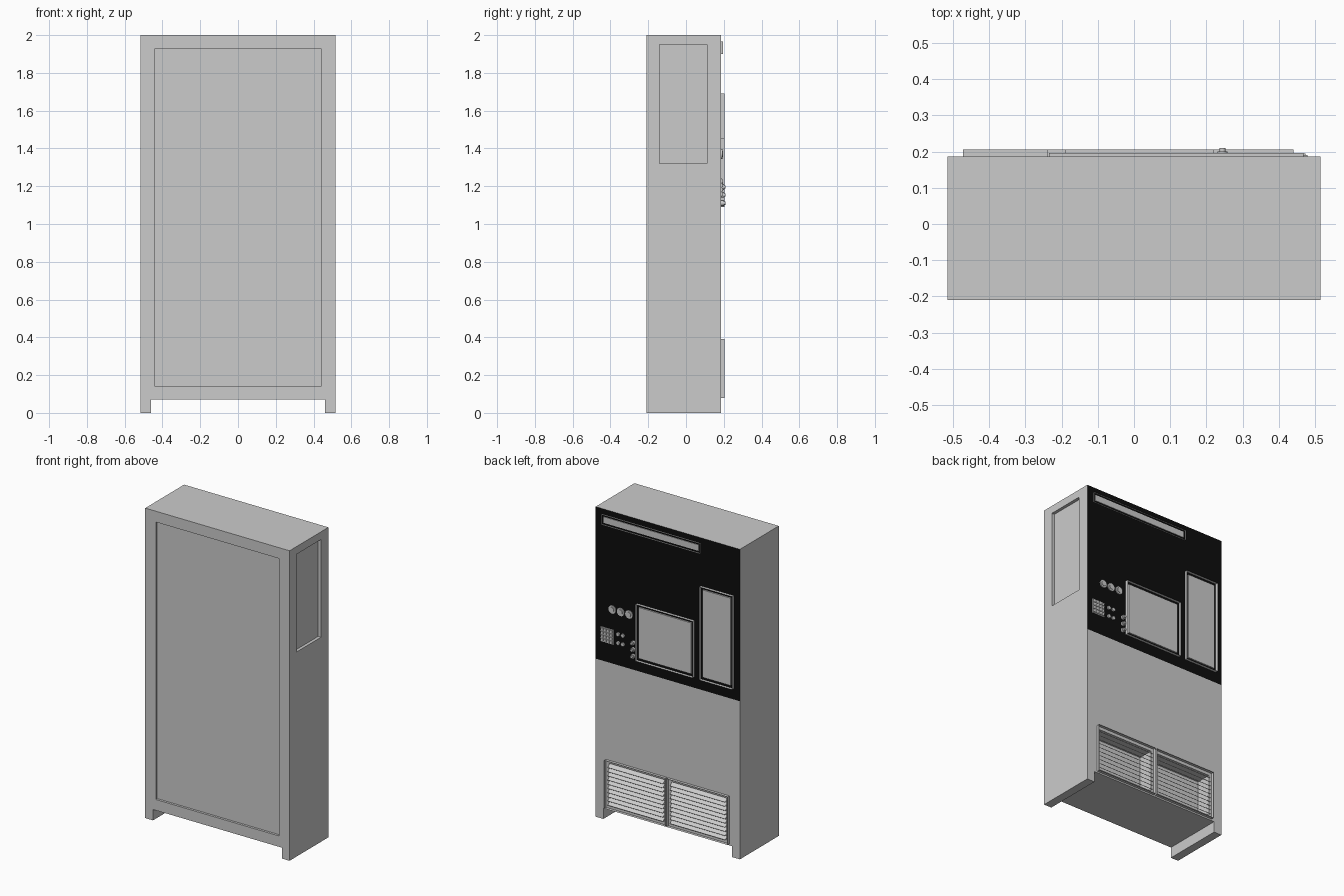
import bpy, bmesh, math
from mathutils import Matrix, Vector

if "Cube" in bpy.data.objects:
    bpy.data.objects.remove(bpy.data.objects["Cube"])

BACK = 0.186      # plane of the control face
FRONT = -0.21
HALF = 0.515


def material(name, value):
    m = bpy.data.materials.new(name)
    m.use_nodes = True
    col = (value, value, value, 1)
    m.diffuse_color = col
    m.node_tree.nodes["Principled BSDF"].inputs["Base Color"].default_value = col
    return m


grey = material("light grey", 0.6)
black = material("black", 0.004)


def finish(name, bm, smooth=False):
    bmesh.ops.recalc_face_normals(bm, faces=bm.faces[:])
    mesh = bpy.data.meshes.new(name)
    bm.to_mesh(mesh)
    bm.free()
    mesh.materials.append(grey)
    ob = bpy.data.objects.new(name, mesh)
    bpy.context.collection.objects.link(ob)
    if smooth:
        bpy.ops.object.select_all(action="DESELECT")
        ob.select_set(True)
        bpy.context.view_layer.objects.active = ob
        bpy.ops.object.shade_smooth_by_angle()
    return ob


def add_box(bm, x, y, z, tilt=0):
    """Add a box from (min, max) pairs, tilted about its own x axis."""
    lo, hi = Vector((x[0], y[0], z[0])), Vector((x[1], y[1], z[1]))
    mat = (Matrix.Translation((lo + hi) / 2) @ Matrix.Rotation(tilt, 4, "X")
           @ Matrix.Diagonal((*(hi - lo), 1)))
    bmesh.ops.create_cube(bm, size=1, matrix=mat)


def box(name, x, y, z):
    bm = bmesh.new()
    add_box(bm, x, y, z)
    return finish(name, bm)


def frame(name, x, z, border, depth):
    """Rectangular rim standing out from the control face."""
    bm = bmesh.new()
    vs = [bm.verts.new((a, BACK, b)) for a, b in
          ((x[0], z[0]), (x[1], z[0]), (x[1], z[1]), (x[0], z[1]))]
    middle = bm.faces.new(vs)
    bmesh.ops.inset_individual(bm, faces=[middle], thickness=border)
    bmesh.ops.delete(bm, geom=[middle], context="FACES_ONLY")
    ext = bmesh.ops.extrude_face_region(bm, geom=bm.faces[:])["geom"]
    bmesh.ops.translate(bm, vec=(0, depth, 0),
                        verts=[v for v in ext if isinstance(v, bmesh.types.BMVert)])
    return finish(name, bm)


def framed_panel(name, x, z, border, depth, inner):
    frame(name + "_frame", x, z, border, depth)
    box(name + "_plate", (x[0] + border, x[1] - border), (BACK, BACK + inner),
        (z[0] + border, z[1] - border))


def knob(name, x, z, radius, depth, cap=0):
    """Round control pointing backwards, with an optional raised cap."""
    bm = bmesh.new()
    steps = [(radius, 0, depth)]
    if cap:
        steps.append((radius * 0.6, depth, cap))
    for r, start, length in steps:
        mat = (Matrix.Translation((x, BACK + start + length / 2, z))
               @ Matrix.Rotation(math.pi / 2, 4, "X"))
        bmesh.ops.create_cone(bm, cap_ends=True, segments=20, radius1=r,
                              radius2=r, depth=length, matrix=mat)
    finish(name, bm, smooth=True)


# Cabinet body, with the back face split where the black area begins
split = 1.02
bm = bmesh.new()
add_box(bm, (-HALF, HALF), (FRONT, BACK), (0, 2))
back = [f for f in bm.faces if f.calc_center_median().y > BACK - 0.01]
geom = back + list(back[0].edges) + list(back[0].verts)
bmesh.ops.bisect_plane(bm, geom=geom, plane_co=(0, 0, split), plane_no=(0, 0, 1))
cabinet = finish("cabinet", bm)

# Recesses: door panel, side panel, foot gap and the two vent cavities
vents = {"left": (0.005, 0.44), "right": (-0.44, -0.005)}
vent_z, rim = (0.08, 0.39), 0.02
cuts = [((-0.44, 0.44), (FRONT - 0.1, FRONT + 0.015), (0.14, 1.93)),
        ((HALF - 0.02, HALF + 0.1), (-0.14, 0.11), (1.32, 1.95)),
        ((-0.46, 0.46), (FRONT - 0.1, BACK + 0.1), (-0.1, 0.07))]
for x in vents.values():
    cuts.append(((x[0] + rim, x[1] - rim), (BACK - 0.1, BACK + 0.1),
                 (vent_z[0] + rim, vent_z[1] - rim)))
bpy.context.view_layer.objects.active = cabinet
for cut in cuts:
    cutter = box("cutter", *cut)
    cutter.hide_render = True
    mod = cabinet.modifiers.new("recess", "BOOLEAN")
    mod.operation, mod.solver, mod.object = "DIFFERENCE", "EXACT", cutter
    bpy.context.view_layer.objects.active = cabinet
    bpy.ops.object.modifier_apply(modifier=mod.name)
    bpy.data.objects.remove(cutter)

# Black upper part of the control face
cabinet.data.materials.clear()
for m in (grey, black):
    cabinet.data.materials.append(m)
for p in cabinet.data.polygons:
    p.material_index = int(p.normal.y > 0.9 and p.center.z > split
                           and p.center.y > BACK - 0.01)

# Vent grilles with sloping slats
slats = 10
for side, x in vents.items():
    frame(side + "_vent_frame", x, vent_z, rim, 0.019)
    bm = bmesh.new()
    z0, z1 = vent_z[0] + rim, vent_z[1] - rim
    for i in range(slats):
        z = z0 + (i + 0.5) * (z1 - z0) / slats
        add_box(bm, (x[0] + rim, x[1] - rim), (BACK - 0.016, BACK + 0.016),
                (z - 0.0015, z + 0.0015), tilt=-math.radians(38))
    finish(side + "_vent_slats", bm)

# Sign strip, screen and tall display
framed_panel("sign", (-0.235, 0.468), (1.9, 1.965), 0.013, 0.01, 0.004)
framed_panel("screen", (-0.19, 0.22), (1.09, 1.455), 0.018, 0.019, 0.009)
framed_panel("tall_display", (-0.472, -0.237), (1.09, 1.69), 0.018, 0.019, 0.009)

# Row of dials
for i in range(3):
    knob(f"dial_{i + 1}", 0.394 - i * 0.06, 1.37, 0.026, 0.006, cap=0.004)

# Keypad
box("keypad_plate", (0.385, 0.478), (BACK, BACK + 0.004), (1.145, 1.24))
bm = bmesh.new()
for i in range(4):
    for j in range(4):
        x, z = 0.398 + i * 0.0225, 1.159 + j * 0.0225
        add_box(bm, (x - 0.008, x + 0.008), (BACK, BACK + 0.009), (z - 0.008, z + 0.008))
finish("keypad_keys", bm)

# Small buttons beside the keypad
for i, x in enumerate((0.352, 0.318)):
    for j, z in enumerate((1.165, 1.222)):
        knob(f"button_{i + 1}_{j + 1}", x, z, 0.012, 0.009)

# Selector knobs beside the screen
for i in range(3):
    knob(f"selector_{i + 1}", 0.244, 1.11 + i * 0.043, 0.014, 0.014, cap=0.01)
